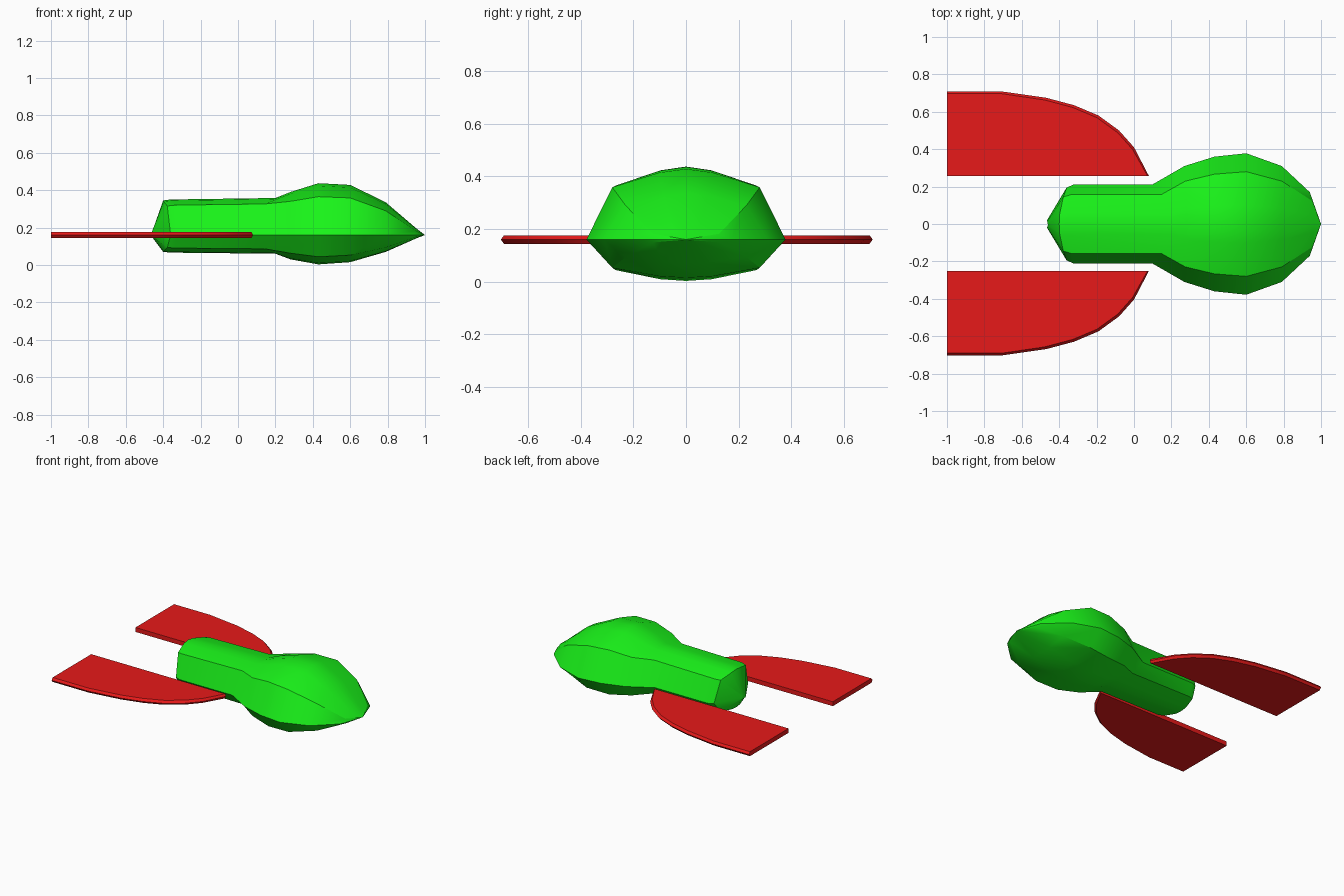
import bpy, bmesh

if "Cube" in bpy.data.objects:
    bpy.data.objects.remove(bpy.data.objects["Cube"])

MID = 0.16  # height of the side seam and the wings


def material(name, rgb):
    m = bpy.data.materials.new(name)
    m.diffuse_color = (*rgb, 1)
    m.use_nodes = True
    m.node_tree.nodes["Principled BSDF"].inputs["Base Color"].default_value = m.diffuse_color
    return m


def finish(name, bm, mat, angle):
    bmesh.ops.recalc_face_normals(bm, faces=bm.faces[:])
    mesh = bpy.data.meshes.new(name)
    bm.to_mesh(mesh)
    bm.free()
    ob = bpy.data.objects.new(name, mesh)
    bpy.context.collection.objects.link(ob)
    mesh.materials.append(mat)
    bpy.ops.object.select_all(action='DESELECT')
    ob.select_set(True)
    bpy.context.view_layer.objects.active = ob
    bpy.ops.object.shade_smooth_by_angle(angle=angle)
    return ob


def bridge(bm, a, b):
    n = len(a)
    for i in range(n):
        j = (i + 1) % n
        bm.faces.new((a[i], a[j], b[j], b[i]))


def ring(bm, xc, xs, w, top, bottom, shoulder):
    # faceted section: xc is x at the centre line, xs is x at the sides
    flat = 1 - (1 - shoulder) * 0.2
    half = [(0, 1), (.27, flat), (.74, shoulder), (1, 0),
            (.74, -.74), (.27, -.96), (0, -1)]
    loop = half + [(-y, z) for y, z in half[-2:0:-1]]
    verts = []
    for y, z in loop:
        h = (top - MID) if z > 0 else (MID - bottom)
        verts.append(bm.verts.new((xc + (xs - xc) * y * y, y * w, MID + z * h)))
    return verts


green = material("green", (0.01, 0.9, 0.01))
red = material("red", (0.8, 0.01, 0.01))

# Body: lofted sections from tail to nose
stations = [
    (-0.46, -0.465, 0.02, 0.175, 0.15, .8),
    (-0.40, -0.36, 0.195, 0.345, 0.07, .84),
    (-0.36, -0.32, 0.212, 0.35, 0.066, .84),
    (0.20, 0.10, 0.212, 0.358, 0.06, .84),
    (0.28, 0.27, 0.31, 0.39, 0.03, .78),
    (0.43, 0.43, 0.36, 0.437, 0.003, .74),
    (0.60, 0.60, 0.378, 0.428, 0.015, .74),
    (0.79, 0.79, 0.31, 0.335, 0.07, .74),
    (0.96, 0.94, 0.17, 0.19, 0.145, .74),
]
bm = bmesh.new()
rings = [ring(bm, *s) for s in stations]
for a, b in zip(rings, rings[1:]):
    bridge(bm, a, b)
bm.faces.new(rings[0])
tip = bm.verts.new((1.0, 0, MID))
last = rings[-1]
for i in range(len(last)):
    bm.faces.new((last[i], last[(i + 1) % len(last)], tip))
finish("body", bm, green, 0.52)

# Wings: flat plates with a chamfered curved outer edge
outline = [(-1, .256), (.08, .256), (0, .41), (-.08, .50), (-.19, .58),
           (-.32, .635), (-.47, .675), (-.71, .709), (-1, .709)]
for name, side, shift in (("left_wing", 1, 0), ("right_wing", -1, 0.006)):
    bm = bmesh.new()
    layers = []
    for z, inset in ((MID - .016, .012), (MID, 0), (MID + .016, .012)):
        layer = []
        for i, (x, y) in enumerate(outline):
            curved = i > 1
            dx = inset * 0.6 if 0 < i < 7 else 0
            dy = inset if curved else 0
            layer.append(bm.verts.new((x - dx, side * (y - dy) + shift, z)))
        layers.append(layer)
    bridge(bm, layers[0], layers[1])
    bridge(bm, layers[1], layers[2])
    bm.faces.new(layers[0])
    bm.faces.new(layers[2])
    finish(name, bm, red, 0.52)
